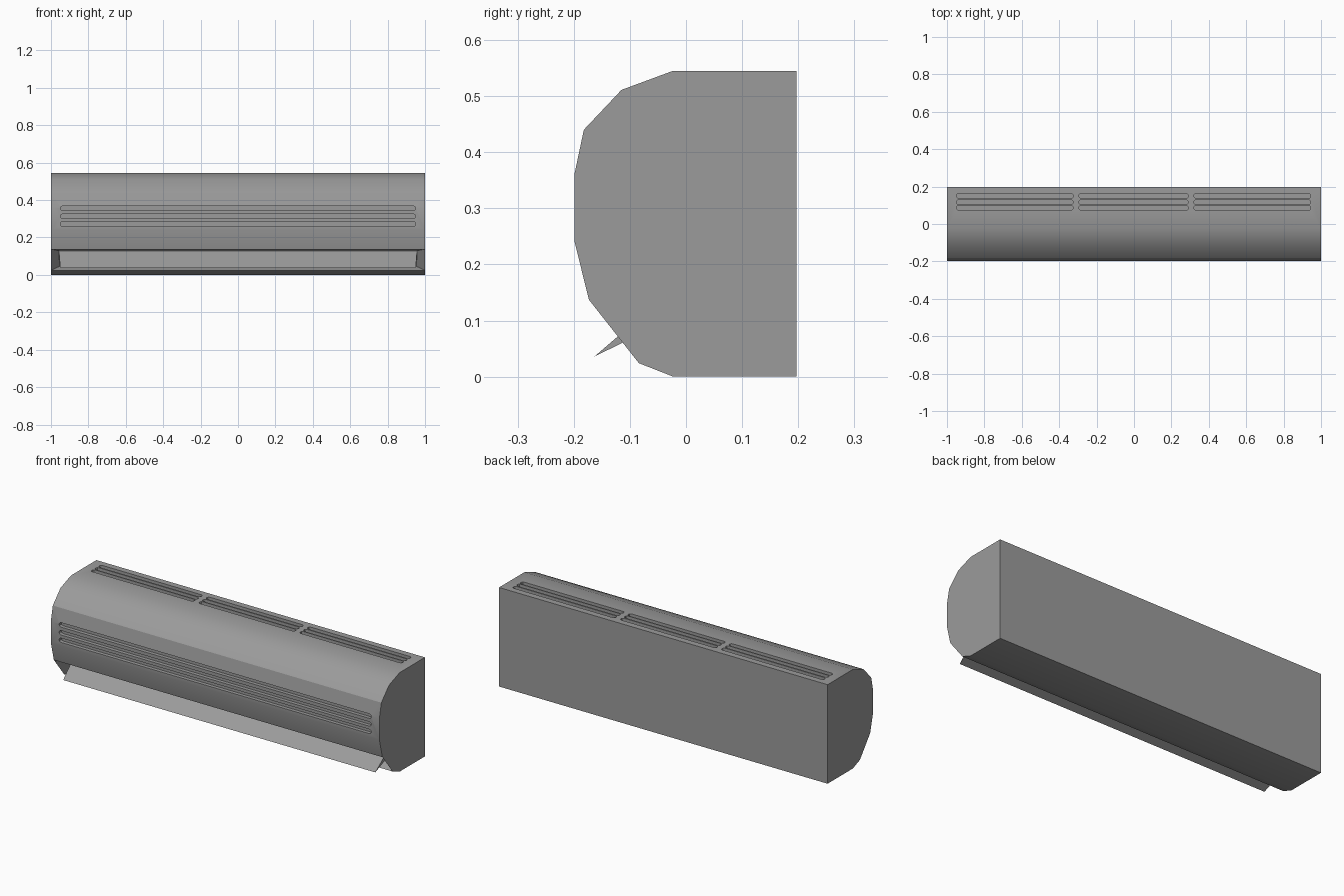
import bpy, bmesh, math
from mathutils import Vector

cube = bpy.data.objects.get("Cube")
if cube:
    bpy.data.objects.remove(cube, do_unlink=True)

grey = bpy.data.materials.new("casing grey")
grey.use_nodes = True
colour = (0.33, 0.33, 0.33, 1)
grey.diffuse_color = colour
grey.node_tree.nodes["Principled BSDF"].inputs["Base Color"].default_value = colour


def make_object(name, bm):
    bmesh.ops.recalc_face_normals(bm, faces=bm.faces)
    mesh = bpy.data.meshes.new(name)
    bm.to_mesh(mesh)
    bm.free()
    mesh.materials.append(grey)
    obj = bpy.data.objects.new(name, mesh)
    bpy.context.collection.objects.link(obj)
    return obj


def loft(bm, ring_a, ring_b):
    """Closed solid between two matching rings."""
    a = [bm.verts.new(p) for p in ring_a]
    b = [bm.verts.new(p) for p in ring_b]
    bm.faces.new(a)
    bm.faces.new(b[::-1])
    for i in range(len(a)):
        j = (i + 1) % len(a)
        bm.faces.new((a[i], b[i], b[j], a[j]))


# Casing: side profile (y, z) swept along x
profile = [(0.197, 0), (0.197, 0.545), (-0.023, 0.545), (-0.115, 0.511),
           (-0.182, 0.44), (-0.199, 0.36), (-0.199, 0.242),
           (-0.173, 0.137), (-0.084, 0.024), (-0.023, 0)]
bm = bmesh.new()
loft(bm, [(-1, y, z) for y, z in profile], [(1, y, z) for y, z in profile])
bmesh.ops.recalc_face_normals(bm, faces=bm.faces)

# Air outlet: the lower sloping face pushed inward with tapered ends
outlet = next(f for f in bm.faces
              if f.normal.y < -0.5 and f.normal.z < -0.5)
inner = bmesh.ops.extrude_discrete_faces(bm, faces=[outlet])["faces"][0]
for v in inner.verts:
    side = math.copysign(0.955, v.co.x)
    upper = v.co.z > 0.1
    v.co = Vector((side, -0.055, 0.129)) if upper else Vector((side, -0.03, 0.045))
casing = make_object("casing", bm)


# Vent slots: round-ended bars that cut shallow grooves
def slot(bm, x0, x1, height, place):
    r = height / 2
    outline = []
    for centre, start in ((x1 - r, -90), (x0 + r, 90)):
        for k in range(7):
            t = math.radians(start + 30 * k)
            outline.append((centre + r * math.cos(t), r * math.sin(t)))
    loft(bm, [place(u, v, -0.02) for u, v in outline],
         [place(u, v, 0.03) for u, v in outline])


bm = bmesh.new()
for z in (0.356, 0.313, 0.272):
    slot(bm, -0.95, 0.95, 0.024, lambda u, v, d: (u, -0.199 - d, z + v))
for y in (0.150, 0.117, 0.086):
    for x0, x1 in ((-0.95, -0.325), (-0.295, 0.29), (0.32, 0.945)):
        slot(bm, x0, x1, 0.025, lambda u, v, d: (u, y + v, 0.545 + d))
cutter = make_object("vent_cutter", bm)
cutter.hide_render = True

cut = casing.modifiers.new("vents", "BOOLEAN")
cut.operation = "DIFFERENCE"
cut.solver = "EXACT"
cut.object = cutter
bpy.context.view_layer.objects.active = casing
bpy.ops.object.modifier_apply(modifier=cut.name)
bpy.data.objects.remove(cutter, do_unlink=True)

# Air guide flap: a thin wedge reaching out of the outlet
bm = bmesh.new()
wedge = [(0.95, -0.163, 0.036), (0.957, -0.057, 0.127), (0.957, -0.05, 0.091)]
loft(bm, [(-x, y, z) for x, y, z in wedge], wedge)
make_object("air_flap", bm)

# Smooth the curved front, keeping the hard edges
bpy.ops.object.select_all(action="DESELECT")
casing.select_set(True)
bpy.context.view_layer.objects.active = casing
bpy.ops.object.shade_smooth_by_angle(angle=math.radians(30))
